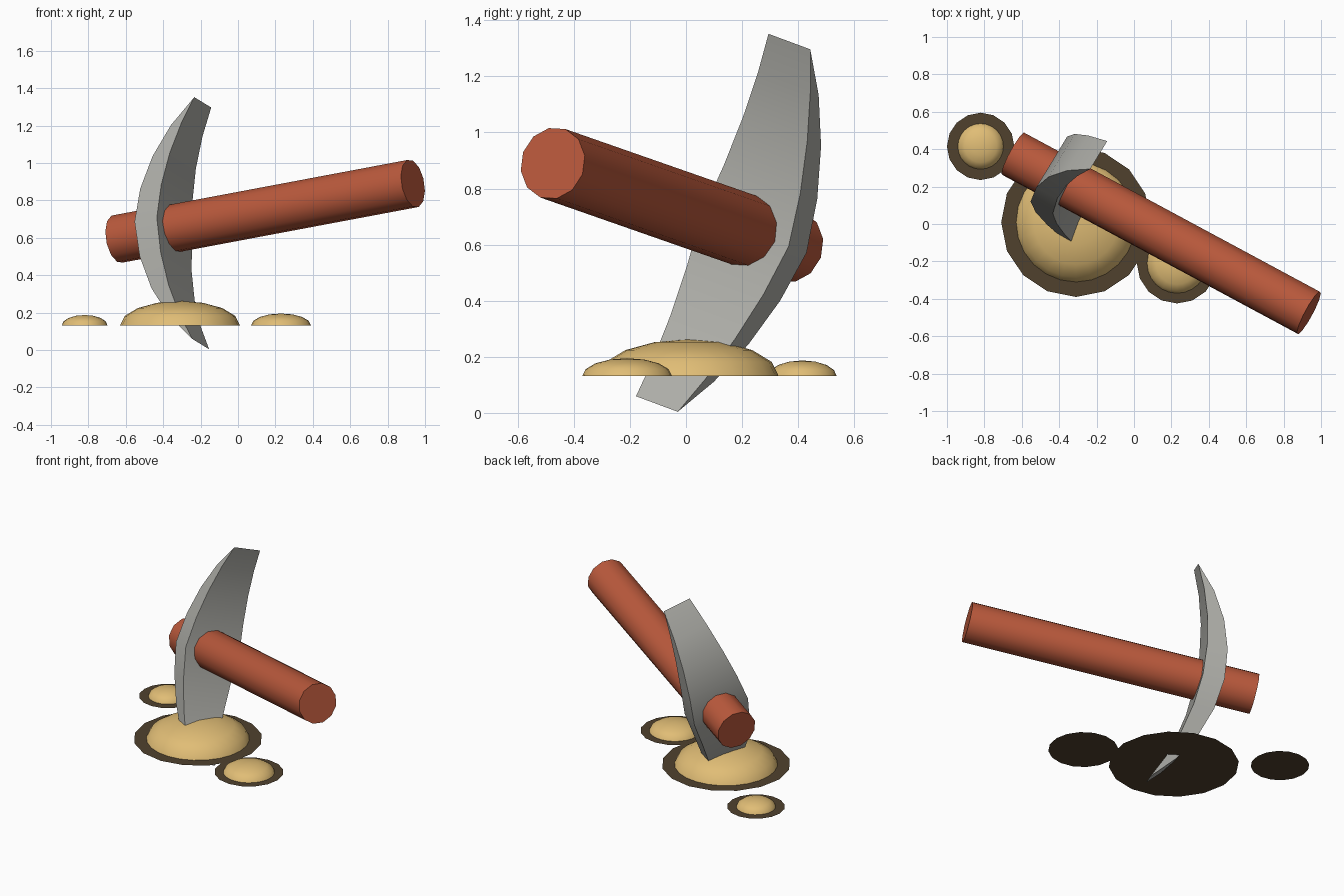
import bpy, bmesh, math
from mathutils import Vector, Matrix

cube = bpy.data.objects.get("Cube")
if cube:
    bpy.data.objects.remove(cube)


def material(name, rgb):
    m = bpy.data.materials.new(name)
    m.use_nodes = True
    m.diffuse_color = (*rgb, 1)
    m.node_tree.nodes["Principled BSDF"].inputs["Base Color"].default_value = (*rgb, 1)
    return m


STEEL = material("steel_grey", (0.42, 0.42, 0.39))
WOOD = material("red_brown_wood", (0.49, 0.10, 0.045))
SAND = material("sand_gold", (0.75, 0.51, 0.18))
EARTH = material("dark_earth", (0.08, 0.053, 0.027))


def finish(bm, name, mat, smooth=True):
    bmesh.ops.recalc_face_normals(bm, faces=bm.faces)
    mesh = bpy.data.meshes.new(name)
    bm.to_mesh(mesh)
    bm.free()
    ob = bpy.data.objects.new(name, mesh)
    bpy.context.collection.objects.link(ob)
    mesh.materials.append(mat)
    if smooth:
        bpy.ops.object.select_all(action='DESELECT')
        ob.select_set(True)
        bpy.context.view_layer.objects.active = ob
        bpy.ops.object.shade_smooth_by_angle(angle=math.radians(35))
    return ob


# Tool frame: handle axis, head length axis, blade width axis
butt, end = Vector((-0.645, 0.375, 0.593)), Vector((0.935, -0.475, 0.89))
axis = (end - butt).normalized()
up = Vector((0.007, 0.344, 0.939))
up = (up - axis * up.dot(axis)).normalized()
across = up.cross(axis)
centre = butt + axis * 0.519

# Handle
bm = bmesh.new()
frame = Matrix((across, up, axis)).transposed().to_4x4()
frame.translation = (butt + end) / 2
bmesh.ops.create_cone(bm, cap_ends=True, segments=12, radius1=0.13, radius2=0.13,
                      depth=(end - butt).length, matrix=frame)
finish(bm, "handle", WOOD)

# Pick head: two arcs meeting at the tips, widest in the middle
HALF, STEPS = 0.688, 8


def bulge(s, sag):
    r = (HALF ** 2 + sag ** 2) / (2 * sag)
    return math.sqrt(r * r - s * s) - (r - sag)


bm = bmesh.new()
rings = []
half_angle = 2 * math.atan(0.305 / HALF)
for i in range(STEPS + 1):
    a = half_angle * (2 * i / STEPS - 1)
    s = HALF * math.sin(a) / math.sin(half_angle)
    w = 0.19 - 0.0985 * (abs(s) / HALF) ** 1.15
    sags = (0.168,) if i in (0, STEPS) else (0.168, 0.305)
    ring = [[bm.verts.new(centre + up * s - axis * bulge(s, sag) + across * w * side)
             for side in (-1, 1)] for sag in sags]
    rings.append((ring[0], ring[-1]))
for (i0, o0), (i1, o1) in zip(rings, rings[1:]):
    bm.faces.new((i0[0], i0[1], i1[1], i1[0]))
    bm.faces.new((o0[1], o0[0], o1[0], o1[1]))
    for k in (0, 1):
        loop = list(dict.fromkeys((i0[k], i1[k], o1[k], o0[k])))
        bm.faces.new(loop)
finish(bm, "pick_head", STEEL)

# Mounds: a flattened dome on a flat patch of earth
GROUND = 0.132
for label, x, y, dome, height, patch in (("large", -0.31, 0.01, 0.32, 0.13, 0.40),
                                         ("right", -0.82, 0.415, 0.122, 0.055, 0.18),
                                         ("left", 0.23, -0.21, 0.16, 0.063, 0.215)):
    place = Matrix.Translation((x, y, GROUND))
    bm = bmesh.new()
    bmesh.ops.create_uvsphere(bm, u_segments=24, v_segments=8, radius=1)
    bmesh.ops.delete(bm, geom=[v for v in bm.verts if v.co.z < -0.01], context='VERTS')
    bmesh.ops.transform(bm, matrix=place @ Matrix.Diagonal((dome, dome, height, 1)),
                        verts=bm.verts)
    finish(bm, label + "_sand_mound", SAND)
    bm = bmesh.new()
    bmesh.ops.create_circle(bm, cap_ends=True, segments=16, radius=patch, matrix=place)
    finish(bm, label + "_earth_patch", EARTH, smooth=False)
